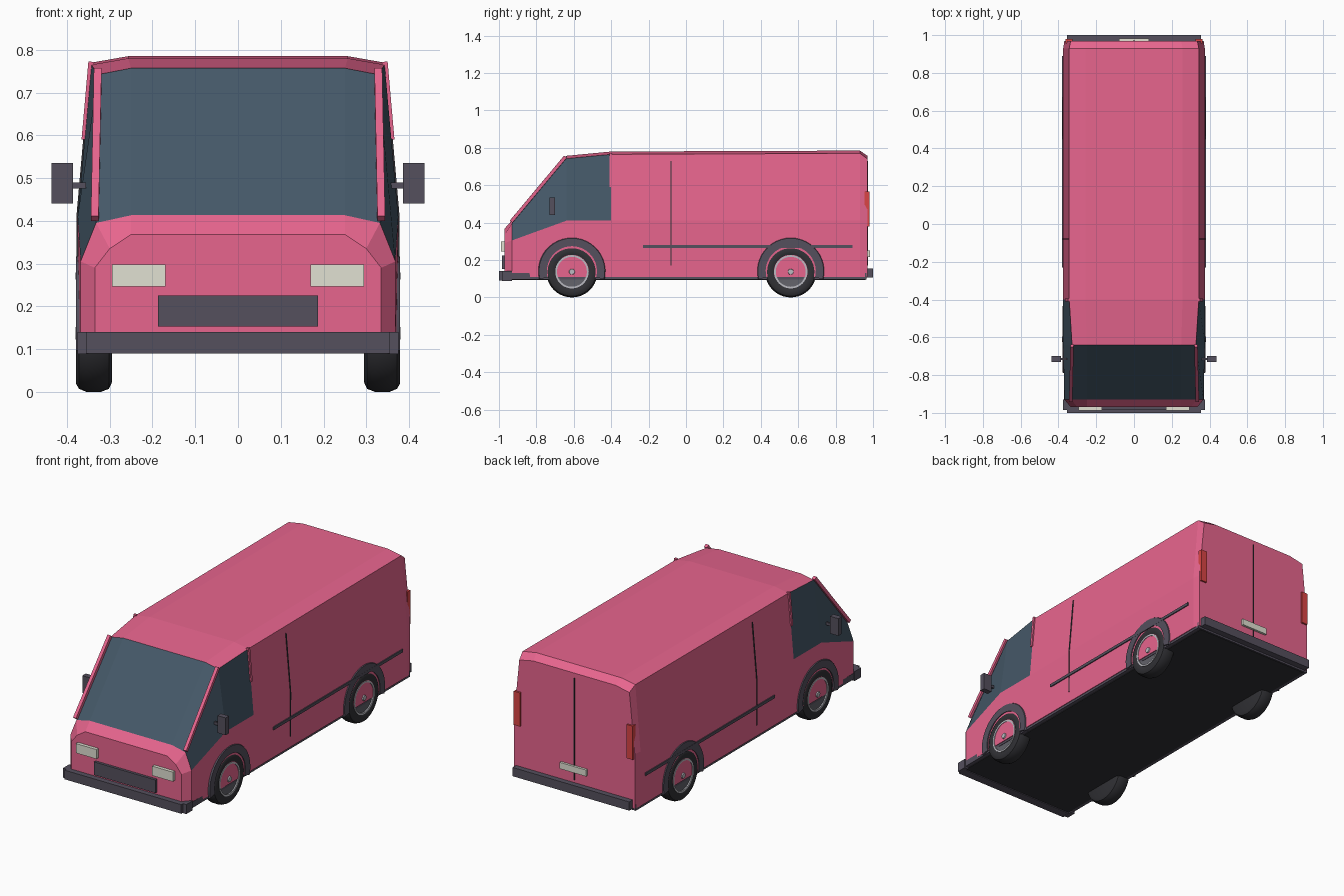
import bpy, bmesh, math
from mathutils import Vector

if "Cube" in bpy.data.objects:
    bpy.data.objects.remove(bpy.data.objects["Cube"])

def material(name, rgb):
    m = bpy.data.materials.new(name)
    m.diffuse_color = (*rgb, 1)
    m.use_nodes = True
    m.node_tree.nodes["Principled BSDF"].inputs["Base Color"].default_value = m.diffuse_color
    return m

PINK = material("paint", (0.80, 0.13, 0.27))
GLASS = material("glass", (0.06, 0.10, 0.14))
TRIM = material("trim", (0.09, 0.08, 0.11))
DARK = material("rubber", (0.03, 0.03, 0.035))
RIM = material("rim", (0.12, 0.12, 0.14))
METAL = material("metal", (0.50, 0.50, 0.54))
LAMP = material("lamp", (0.75, 0.75, 0.65))
RED = material("red_lamp", (0.70, 0.06, 0.06))

def finish(name, bm, *mats, smooth=False):
    bmesh.ops.recalc_face_normals(bm, faces=bm.faces)
    me = bpy.data.meshes.new(name)
    bm.to_mesh(me)
    bm.free()
    for m in mats:
        me.materials.append(m)
    ob = bpy.data.objects.new(name, me)
    bpy.context.collection.objects.link(ob)
    if smooth:
        bpy.ops.object.select_all(action='DESELECT')
        ob.select_set(True)
        bpy.context.view_layer.objects.active = ob
        bpy.ops.object.shade_smooth_by_angle(angle=math.radians(35))
    return ob

def box(name, lo, hi, mat):
    bm = bmesh.new()
    bmesh.ops.create_cube(bm, size=1)
    for v in bm.verts:
        v.co = Vector([(a + b) / 2 + c * (b - a) for a, b, c in zip(lo, hi, v.co)])
    return finish(name, bm, mat)

def bar(name, a, b, size, mat):
    # square bar between two points
    a, b = Vector(a), Vector(b)
    bm = bmesh.new()
    bmesh.ops.create_cube(bm, size=1)
    rot = (b - a).to_track_quat('Z', 'Y')
    for v in bm.verts:
        v.co = (a + b) / 2 + rot @ Vector((v.co.x * size, v.co.y * size, v.co.z * (b - a).length))
    return finish(name, bm, mat)

def lathe(name, profile, side, y, z, mat, closed=False, start=0, sweep=360, n=40):
    # turn (radius, x) profile about an axis along x
    bm = bmesh.new()
    full = sweep == 360
    rings = []
    for i in range(n if full else n + 1):
        a = math.radians(start + sweep * i / n)
        rings.append([bm.verts.new((side * x, y + r * math.cos(a), z + r * math.sin(a)))
                      for r, x in profile])
    k = len(profile)
    for i in range(n):
        p, q = rings[i], rings[(i + 1) % len(rings)]
        for j in range(k if closed else k - 1):
            bm.faces.new((p[j], p[(j + 1) % k], q[(j + 1) % k], q[j]))
    if not full:
        bm.faces.new(rings[0])
        bm.faces.new(rings[-1])
    bmesh.ops.remove_doubles(bm, verts=bm.verts, dist=1e-5)
    return finish(name, bm, mat, smooth=True)

# Body: loft of sections, each (y, then half outline as x, z)
sections = [
    (-0.970, [(.335, .11), (.335, .29), (.300, .335), (.250, .368)]),
    (-0.930, [(.368, .11), (.368, .305), (.332, .395), (.250, .413)]),
    (-0.640, [(.374, .11), (.375, .41), (.328, .742), (.250, .757)]),
    (-0.400, [(.374, .11), (.375, .41), (.343, .765), (.257, .780)]),
    (0.930, [(.374, .11), (.375, .41), (.343, .770), (.257, .785)]),
    (0.970, [(.368, .11), (.368, .41), (.335, .740), (.250, .757)]),
]
bm = bmesh.new()
rings = []
for y, half in sections:
    outline = half + [(-x, z) for x, z in reversed(half)]
    rings.append([bm.verts.new((x, y, z)) for x, z in outline])
for i in range(len(rings) - 1):
    p, q = rings[i], rings[i + 1]
    for j in range(8):
        f = bm.faces.new((p[j], p[(j + 1) % 8], q[(j + 1) % 8], q[j]))
        screen = i == 1 and j in (1, 2, 3, 4, 5)
        side_window = i == 2 and j in (1, 5)
        f.material_index = 1 if screen or side_window else 0
bm.faces.new(rings[0])
bm.faces.new(rings[-1])
finish("body", bm, PINK, GLASS)

# Underside and bumpers
box("floor_sill", (-.37, -.965, .097), (.37, .965, .13), TRIM)
box("floor_pan", (-.35, -.96, .094), (.35, .96, .10), DARK)
box("front_bumper", (-.355, -1, .09), (.355, -.95, .14), TRIM)
box("rear_bumper", (-.355, .95, .107), (.355, 1, .155), TRIM)

# Front and rear fittings
box("grille", (-.187, -.985, .153), (.187, -.96, .225), TRIM)
box("rear_door_seam", (-.003, .96, .17), (.003, .974, .73), DARK)
box("rear_plate", (-.08, .96, .215), (.08, .983, .25), LAMP)

TYRE = [(.085, .372), (.100, .378), (.118, .379), (.130, .372), (.137, .355),
        (.137, .320), (.130, .302), (.115, .295), (.0, .295)]
DISC = [(0, .366), (.060, .368), (.090, .372), (.090, .34)]
RING = [(.080, .366), (.080, .377), (.089, .377), (.089, .366)]
HUB = [(0, .380), (.014, .380), (.018, .366)]
ARCH = [(.134, .335), (.134, .379), (.176, .379), (.180, .372), (.180, .335)]

for s, tag in ((1, "right"), (-1, "left")):
    def sbox(name, lo, hi, mat):
        xs = sorted((s * lo[0], s * hi[0]))
        box(f"{name}_{tag}", (xs[0], *lo[1:]), (xs[1], *hi[1:]), mat)

    sbox("headlight", (.17, -.988, .246), (.295, -.96, .298), LAMP)
    sbox("tail_light", (.325, .955, .38), (.362, .98, .565), RED)
    sbox("bumper_end", (.35, -.985, .088), (.375, -.93, .14), TRIM)
    sbox("mirror", (.386, -.73, .44), (.436, -.70, .535), TRIM)
    sbox("mirror_arm", (.355, -.72, .475), (.39, -.71, .49), TRIM)
    sbox("side_trim", (.365, -.23, .263), (.380, .89, .279), TRIM)
    # side door seam follows the leaning wall
    bar(f"door_seam_lower_{tag}", (s * .374, -.08, .17), (s * .375, -.08, .41), .006, DARK)
    bar(f"door_seam_upper_{tag}", (s * .375, -.08, .41), (s * .347, -.08, .73), .006, DARK)
    # windscreen and door pillars
    bar(f"screen_pillar_{tag}", (s * .335, -.935, .405), (s * .328, -.645, .752), .018, PINK)
    bar(f"door_pillar_{tag}", (s * .359, -.402, .59), (s * .343, -.402, .772), .014, PINK)
    # wheels and arches
    for y, end in ((-.61, "front"), (.56, "rear")):
        n = f"{end}_{tag}"
        lathe(f"tyre_{n}", TYRE, s, y, .137, DARK)
        lathe(f"wheel_disc_{n}", DISC, s, y, .137, RIM)
        lathe(f"rim_ring_{n}", RING, s, y, .137, METAL, closed=True)
        lathe(f"hub_{n}", HUB, s, y, .137, METAL, n=16)
        lathe(f"wheel_arch_{n}", ARCH, s, y, .14, TRIM, closed=True, start=-14, sweep=208, n=24)
